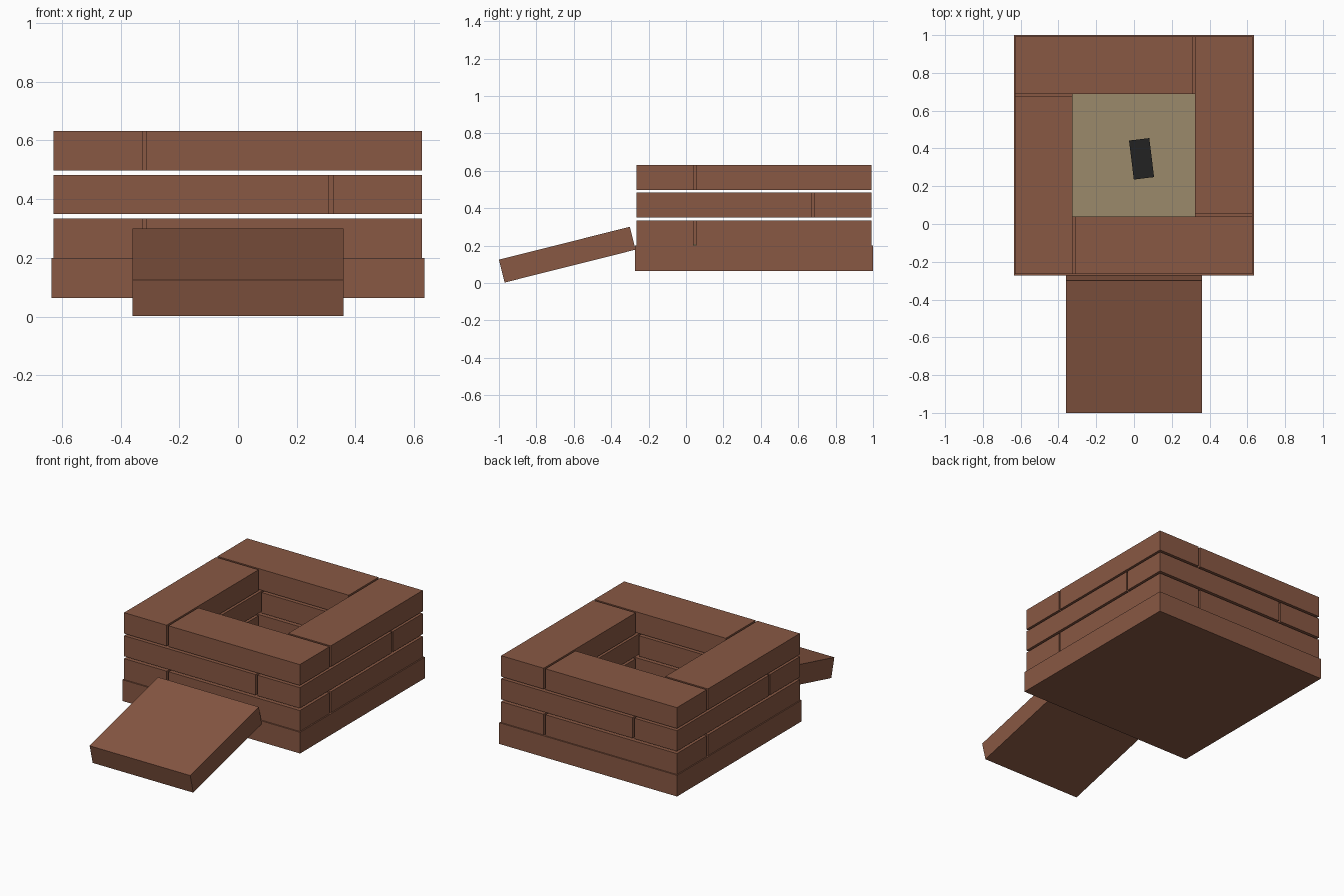
import bpy, math

if "Cube" in bpy.data.objects:
    bpy.data.objects.remove(bpy.data.objects["Cube"])

def material(name, rgb):
    m = bpy.data.materials.new(name)
    m.diffuse_color = (*rgb, 1.0)
    m.use_nodes = True
    m.node_tree.nodes["Principled BSDF"].inputs["Base Color"].default_value = m.diffuse_color
    return m

brick = material("brick_brown", (0.25, 0.098, 0.057))
sand = material("sand", (0.33, 0.255, 0.145))
black = material("charcoal_black", (0.016, 0.016, 0.016))

def box(name, lo, hi, mat, rot=(0, 0, 0)):
    """Box from its low and high corners, rotated about its own centre."""
    c = [(a + b) / 2 for a, b in zip(lo, hi)]
    h = [(b - a) / 2 for a, b in zip(lo, hi)]
    v = [(x * h[0], y * h[1], z * h[2]) for x in (-1, 1) for y in (-1, 1) for z in (-1, 1)]
    f = [(0, 1, 3, 2), (4, 6, 7, 5), (0, 4, 5, 1), (2, 3, 7, 6), (0, 2, 6, 4), (1, 5, 7, 3)]
    me = bpy.data.meshes.new(name)
    me.from_pydata(v, [], f)
    me.materials.append(mat)
    ob = bpy.data.objects.new(name, me)
    ob.location = c
    ob.rotation_euler = rot
    bpy.context.collection.objects.link(ob)
    return ob

CX, CY = -0.001, 0.3635      # centre of the pit
R = 0.628                    # half size of a course
W, GAP = 0.304, 0.013        # brick width and joint

# Solid base slab
box("base_slab", (-0.636, -0.273, 0.063), (0.635, 1.0, 0.2), brick)

# Three courses of four pinwheel bricks, the middle one mirrored
for i, (z0, z1) in enumerate([(0.2, 0.335), (0.35, 0.483), (0.497, 0.632)]):
    s = -1 if i == 1 else 1
    a = -R + W + GAP
    rects = {
        "front": (a, -R, R, -R + W),
        "right": (R - W, a, R, R),
        "back": (-R, R - W, -a, R),
        "left": (-R, -R, -R + W, -a),
    }
    for side, (x0, y0, x1, y1) in rects.items():
        xs = sorted((s * x0, s * x1))
        box(f"course_{i + 1}_{side}_brick", (CX + xs[0], CY + y0, z0),
            (CX + xs[1], CY + y1, z1), brick)

# Sand floor inside the walls
I = R - W
box("sand_floor", (CX - I, CY - I, 0.195), (CX + I, CY + I, 0.208), sand)

# Small dark slab lying on the sand
box("dark_block", (0.04 - 0.054, 0.345 - 0.104, 0.206),
    (0.04 + 0.054, 0.345 + 0.104, 0.226), black, (0, 0, math.radians(7)))

# Sloping ramp at the front
box("ramp", (-0.36, -0.635 - 0.361, 0.1515 - 0.063),
    (0.359, -0.635 + 0.361, 0.1515 + 0.063), brick, (math.radians(14.1), 0, 0))
